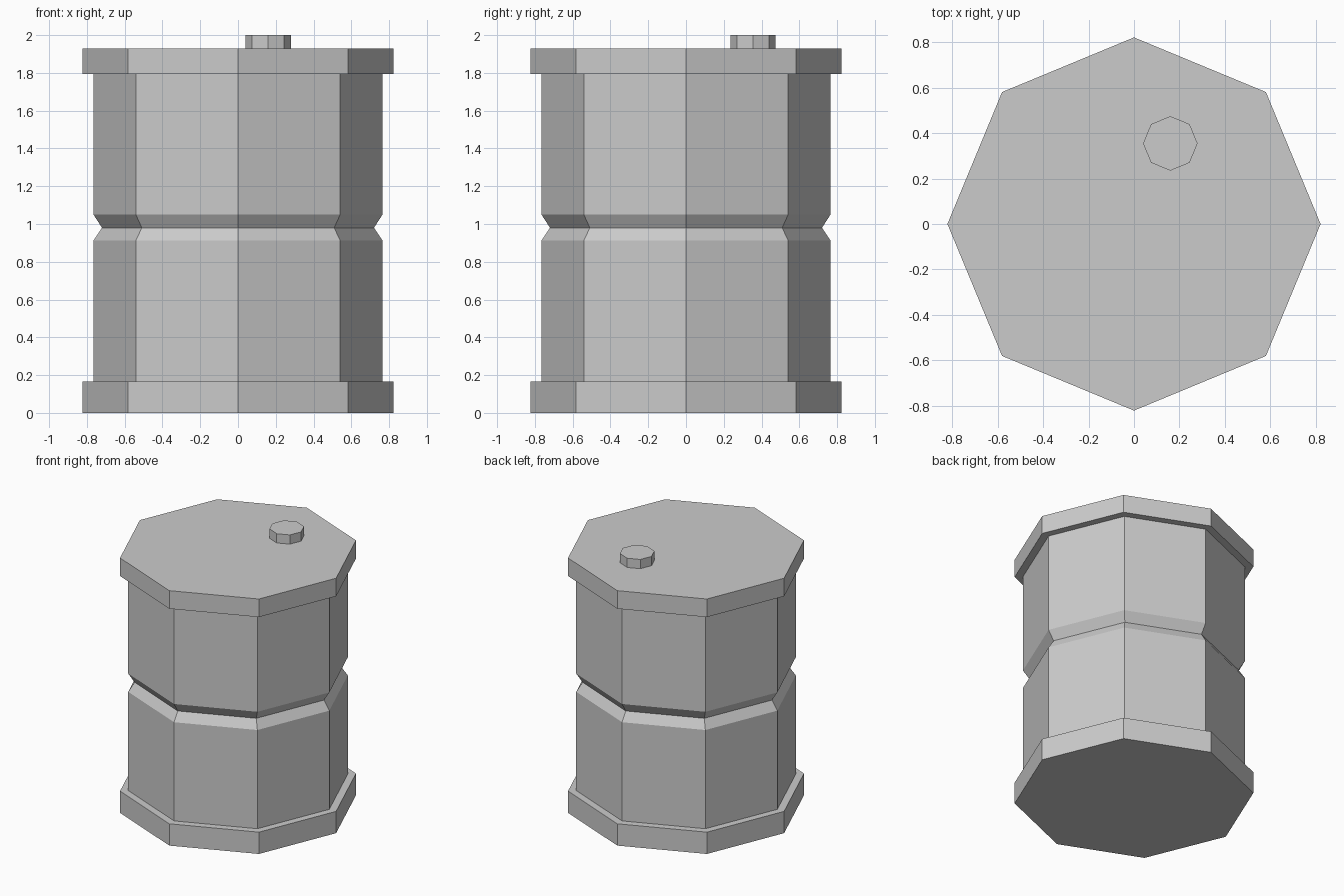
import bpy, bmesh
from math import cos, sin, tau

if "Cube" in bpy.data.objects:
    bpy.data.objects.remove(bpy.data.objects["Cube"])

SIDES = 8


def turned_part(name, profile, centre=(0, 0)):
    """Revolve a (radius, z) profile, bottom to top, into a capped eight-sided solid."""
    bm = bmesh.new()
    rings = [[bm.verts.new((r * cos(tau * i / SIDES), r * sin(tau * i / SIDES), z))
              for i in range(SIDES)] for r, z in profile]
    for low, high in zip(rings, rings[1:]):
        for i in range(SIDES):
            j = (i + 1) % SIDES
            bm.faces.new((low[i], low[j], high[j], high[i]))
    bm.faces.new(rings[0][::-1])
    bm.faces.new(rings[-1])
    mesh = bpy.data.meshes.new(name)
    bm.to_mesh(mesh)
    bm.free()
    obj = bpy.data.objects.new(name, mesh)
    obj.location = (*centre, 0)
    bpy.context.collection.objects.link(obj)
    return obj


RIM, BODY, GROOVE = 0.822, 0.765, 0.72

# Barrel: bottom rim, body with pinched waist groove, top rim
turned_part("barrel", [
    (RIM, 0), (RIM, 0.165),
    (BODY, 0.165), (BODY, 0.912), (GROOVE, 0.98), (BODY, 1.05), (BODY, 1.793),
    (RIM, 1.793), (RIM, 1.93),
])

# Filler cap, off-centre on the lid
turned_part("filler_cap", [(0.12, 1.93), (0.12, 2.0)], centre=(0.16, 0.355))
